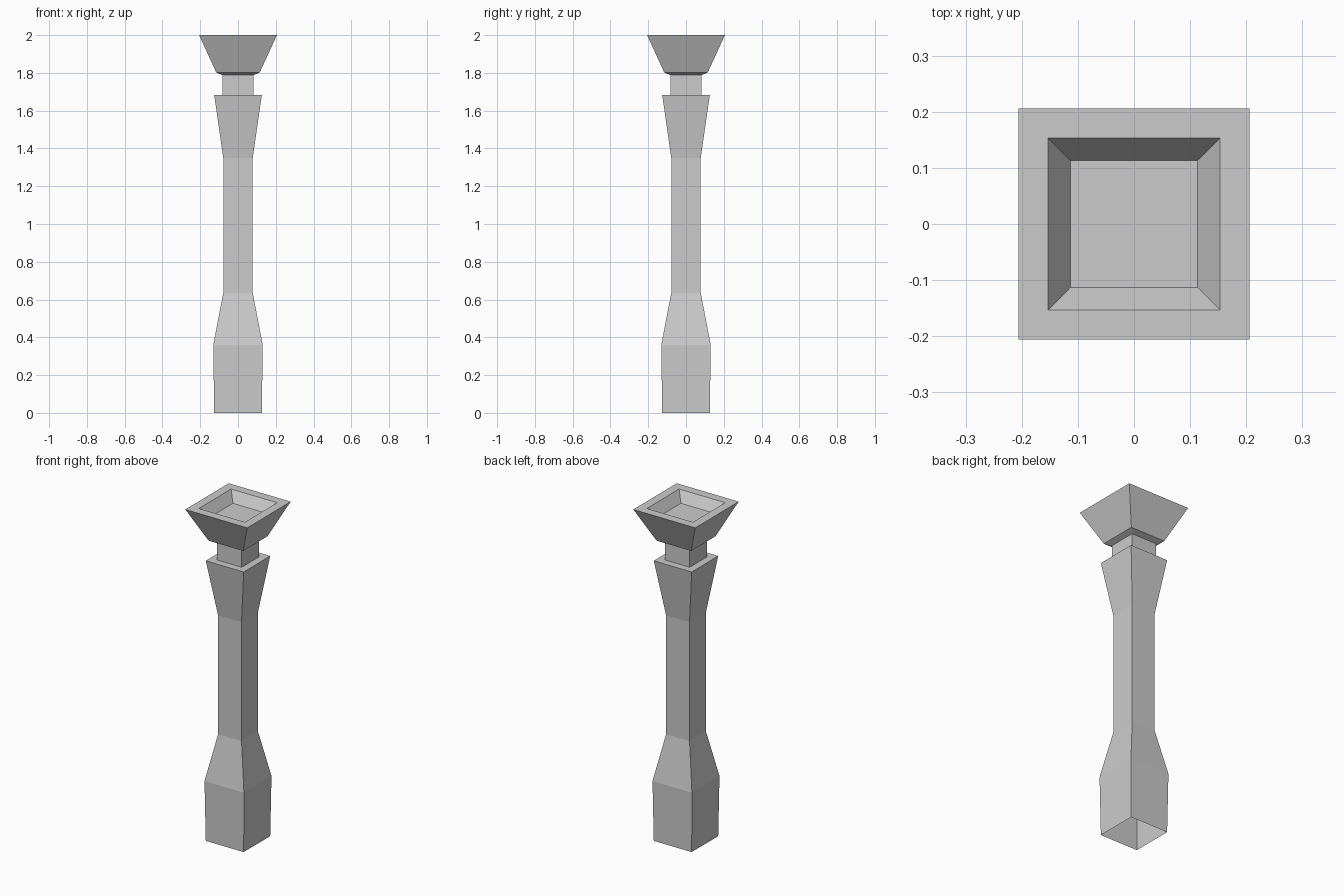
import bpy, bmesh

if "Cube" in bpy.data.objects:
    bpy.data.objects.remove(bpy.data.objects["Cube"])


def square_loft(name, profile, cap_end=False):
    """Loft square rings from (half width, height) pairs; the start stays open."""
    bm = bmesh.new()
    rings = [[bm.verts.new((sx * w, sy * w, z))
              for sx, sy in ((-1, -1), (1, -1), (1, 1), (-1, 1))]
             for w, z in profile]
    for a, b in zip(rings, rings[1:]):
        for i in range(4):
            j = (i + 1) % 4
            bm.faces.new((a[i], a[j], b[j], b[i]))
    if cap_end:
        bm.faces.new(rings[-1])
    mesh = bpy.data.meshes.new(name)
    bm.to_mesh(mesh)
    bm.free()
    obj = bpy.data.objects.new(name, mesh)
    bpy.context.collection.objects.link(obj)
    return obj


# Square shaft, open underneath, waisted in the middle, with a flat shoulder
square_loft("shaft", [(0.126, 0), (0.131, 0.36), (0.078, 0.635),
                      (0.078, 1.35), (0.126, 1.683), (0.083, 1.683)])

# Narrow neck between shoulder and bowl
square_loft("neck", [(0.083, 1.683), (0.083, 1.788)])

# Flared bowl with chamfered underside, flat rim and shallow recess
square_loft("bowl", [(0.083, 1.788), (0.115, 1.802), (0.206, 2.0),
                     (0.153, 2.0), (0.113, 1.94)], cap_end=True)
